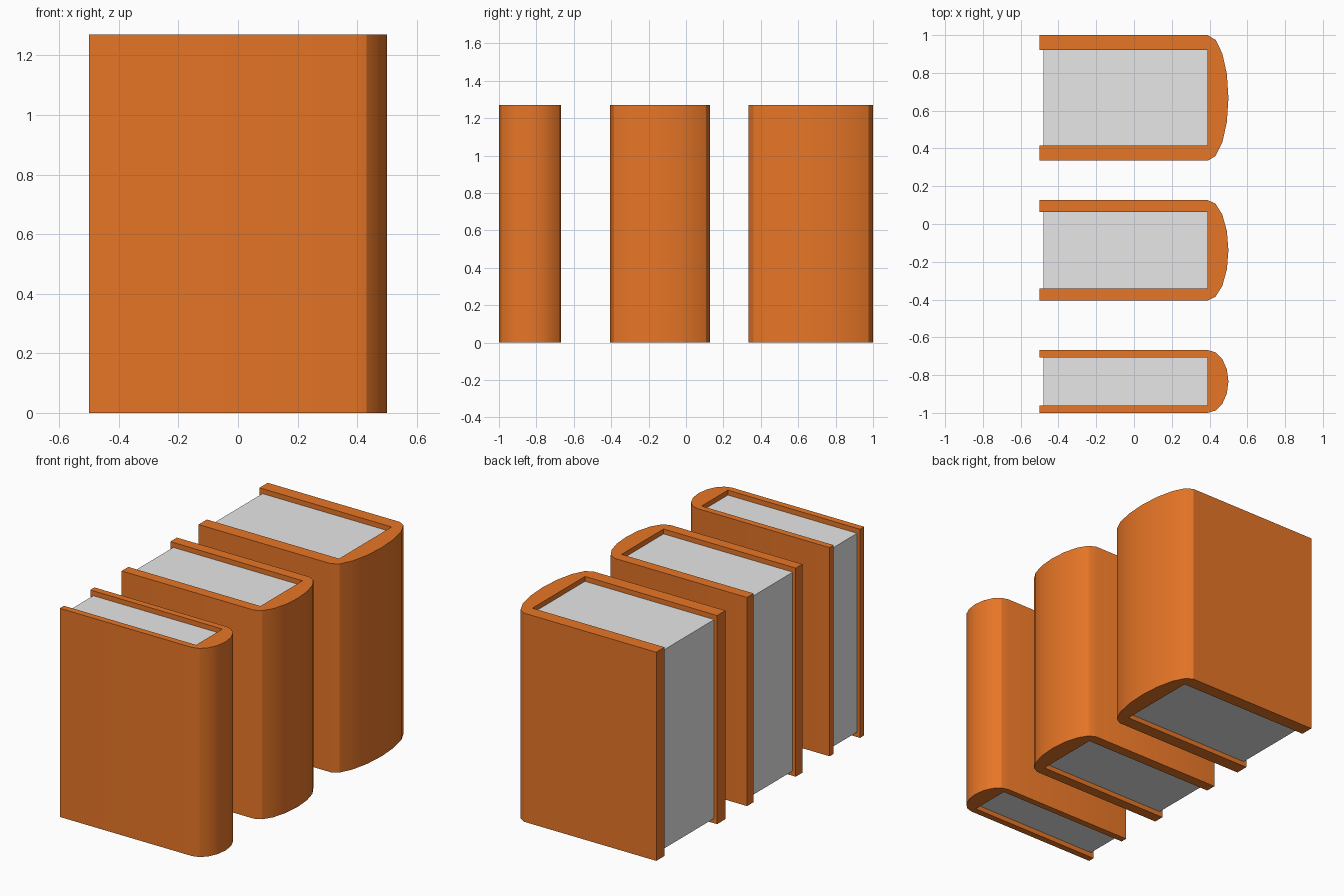
import bpy, bmesh, math

if "Cube" in bpy.data.objects:
    bpy.data.objects.remove(bpy.data.objects["Cube"])

HEIGHT = 1.27
SPINE_X = 0.39


def material(name, rgb):
    m = bpy.data.materials.new(name)
    m.diffuse_color = (*rgb, 1)
    m.use_nodes = True
    m.node_tree.nodes["Principled BSDF"].inputs["Base Color"].default_value = m.diffuse_color
    return m


ORANGE = material("orange cover", (0.80, 0.18, 0.02))
PAPER = material("paper", (0.80, 0.80, 0.80))


def extrude_profile(name, points, z0, z1, mat):
    """Closed prism from an outline in the xy plane."""
    bm = bmesh.new()
    face = bm.faces.new([bm.verts.new((x, y, z0)) for x, y in points])
    ext = bmesh.ops.extrude_face_region(bm, geom=[face], use_keep_orig=True)
    top = [v for v in ext["geom"] if isinstance(v, bmesh.types.BMVert)]
    bmesh.ops.translate(bm, verts=top, vec=(0, 0, z1 - z0))
    bmesh.ops.recalc_face_normals(bm, faces=bm.faces)
    me = bpy.data.meshes.new(name)
    bm.to_mesh(me)
    bm.free()
    me.materials.append(mat)
    ob = bpy.data.objects.new(name, me)
    bpy.context.collection.objects.link(ob)
    return ob


def book(label, y0, y1):
    mid, half = (y0 + y1) / 2, (y1 - y0) / 2
    inner = half * 0.76
    # U-shaped cover with a rounded spine
    outline = [(-0.5, mid - half)]
    for i in range(9):
        a = math.radians(-90 + i * 22.5)
        outline.append((SPINE_X + 0.11 * math.cos(a), mid + half * math.sin(a)))
    outline += [(-0.5, mid + half), (-0.5, mid + inner), (SPINE_X, mid + inner),
                (SPINE_X, mid - inner), (-0.5, mid - inner)]
    cover = extrude_profile(label + "_cover", outline, 0, HEIGHT, ORANGE)
    bpy.ops.object.select_all(action='DESELECT')
    cover.select_set(True)
    bpy.context.view_layer.objects.active = cover
    bpy.ops.object.shade_smooth_by_angle(angle=math.radians(27))
    # page block, set back from the cover edges
    block = [(-0.48, mid - inner), (SPINE_X, mid - inner),
             (SPINE_X, mid + inner), (-0.48, mid + inner)]
    extrude_profile(label + "_pages", block, 0.03, HEIGHT - 0.03, PAPER)


book("thin_book", -1.0, -0.667)
book("medium_book", -0.405, 0.127)
book("thick_book", 0.335, 1.0)
